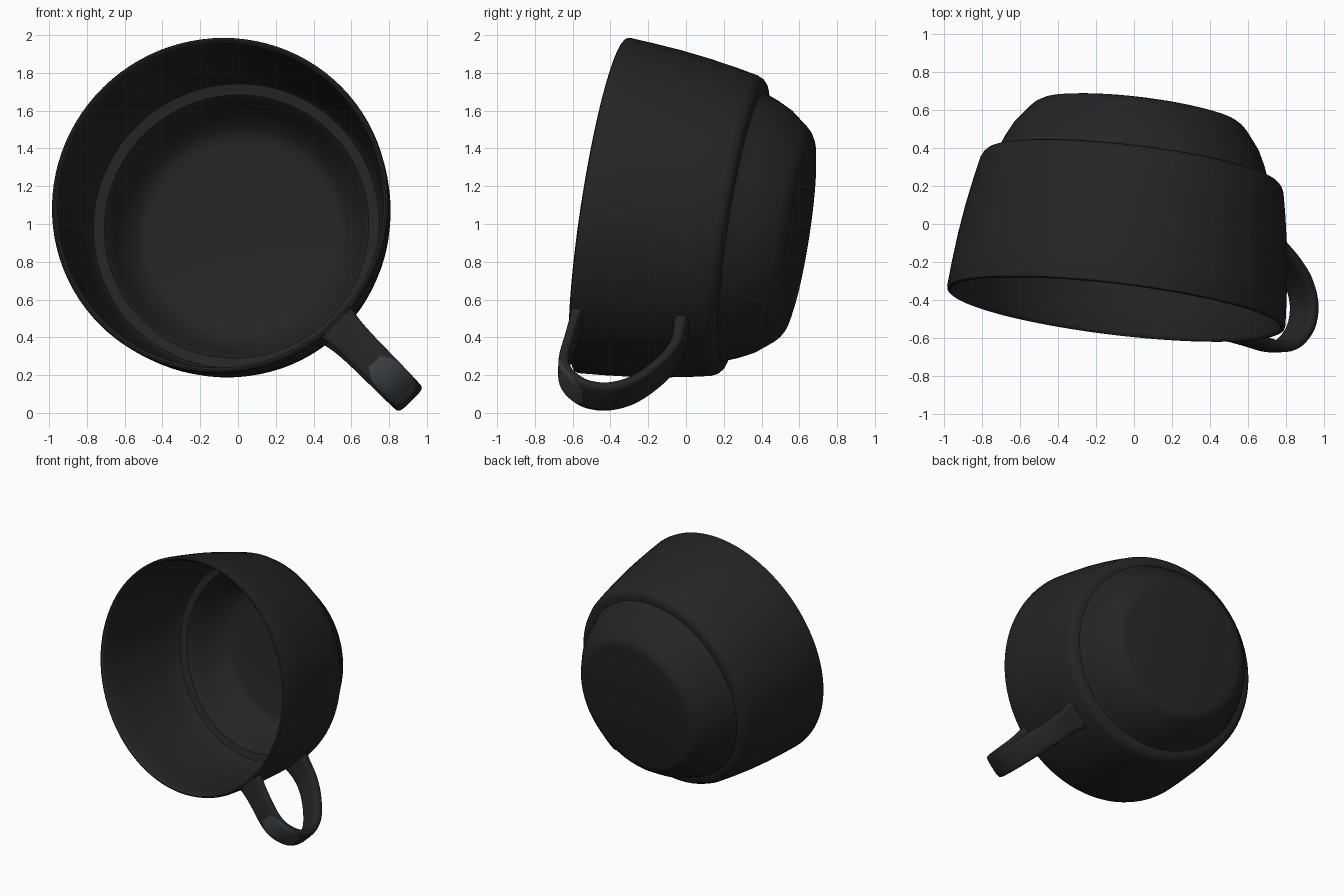
import bpy, bmesh, math
from mathutils import Vector

if "Cube" in bpy.data.objects:
    bpy.data.objects.remove(bpy.data.objects["Cube"])

# Cup frame: origin at rim centre, axis runs from opening to base, out points to the handle
C = Vector((-0.095, -0.445, 1.10))
AXIS = Vector((0.12, 1.0, -0.155)).normalized()
OUT = Vector((0.70, 0.0, -0.715))
OUT = (OUT - AXIS * OUT.dot(AXIS)).normalized()
SIDE = AXIS.cross(OUT)


def place(t, r, s=0.0):
    return C + AXIS * t + OUT * r + SIDE * s


def material(name, rgb):
    m = bpy.data.materials.new(name)
    m.diffuse_color = (*rgb, 1)
    m.use_nodes = True
    m.node_tree.nodes["Principled BSDF"].inputs["Base Color"].default_value = m.diffuse_color
    return m


black = material("black", (0.018, 0.018, 0.018))
grey = material("slate_grey", (0.045, 0.052, 0.058))


def make(name, bm, mats, angle):
    bmesh.ops.recalc_face_normals(bm, faces=bm.faces)
    me = bpy.data.meshes.new(name)
    bm.to_mesh(me)
    bm.free()
    ob = bpy.data.objects.new(name, me)
    for m in mats:
        me.materials.append(m)
    bpy.context.collection.objects.link(ob)
    bpy.ops.object.select_all(action='DESELECT')
    ob.select_set(True)
    bpy.context.view_layer.objects.active = ob
    bpy.ops.object.shade_smooth_by_angle(angle=math.radians(angle))
    return ob


def smooth_path(pts, n):
    # Catmull-Rom through the points
    v = [Vector(p) for p in pts]
    v = [2 * v[0] - v[1]] + v + [2 * v[-1] - v[-2]]
    res = []
    for i in range(1, len(v) - 2):
        a, b, c, d = v[i - 1:i + 3]
        for k in range(n):
            u = k / n
            res.append(0.5 * (2 * b + (c - a) * u + (2 * a - 5 * b + 4 * c - d) * u * u
                              + (3 * b - a - 3 * c + d) * u ** 3))
    res.append(v[-2])
    return res


# Cup shell: (depth, radius) profile from outer base, over the lip, to inner floor
profile = [
    (1.06, 0.0), (1.06, 0.49), (1.053, 0.525), (1.035, 0.555), (1.01, 0.58),
    (0.92, 0.65), (0.84, 0.69), (0.775, 0.715), (0.765, 0.722), (0.762, 0.755), (0.756, 0.775),
    (0.74, 0.792), (0.71, 0.806), (0.60, 0.828), (0.45, 0.854), (0.30, 0.874), (0.15, 0.888),
    (0.015, 0.898), (0.0, 0.894), (-0.006, 0.884), (0.0, 0.874), (0.015, 0.868),
    (0.15, 0.858), (0.30, 0.844), (0.45, 0.824), (0.60, 0.798), (0.71, 0.775), (0.73, 0.762),
    (0.737, 0.735), (0.742, 0.705), (0.76, 0.69), (0.84, 0.66), (0.92, 0.62),
    (0.99, 0.565), (1.015, 0.53), (1.025, 0.48), (1.025, 0.0)]
N = 96
bm = bmesh.new()
rings = []
for t, r in profile:
    if r == 0:
        rings.append([bm.verts.new(place(t, 0))] * N)
    else:
        rings.append([bm.verts.new(place(t, r * math.cos(2 * math.pi * i / N),
                                         r * math.sin(2 * math.pi * i / N))) for i in range(N)])
for a, b in zip(rings, rings[1:]):
    for i in range(N):
        j = (i + 1) % N
        quad = list(dict.fromkeys((a[i], a[j], b[j], b[i])))
        bm.faces.new(quad)
make("cup_shell", bm, [black], 40)

# Handle: flat rounded strap swept along a (depth, radius) loop
path = smooth_path([
    (0.034, 0.878), (0.029, 1.05), (0.028, 1.20), (0.055, 1.29), (0.12, 1.357), (0.20, 1.392),
    (0.31, 1.382), (0.43, 1.30), (0.535, 1.14), (0.588, 0.98), (0.585, 0.815)], 8)
M = 40
bm = bmesh.new()
rings, count = [], len(path)
for k, p in enumerate(path):
    tan = (path[min(k + 1, count - 1)] - path[max(k - 1, 0)]).normalized()
    nrm = Vector((-tan.y, tan.x))
    f = k / (count - 1)
    flare = math.exp(-min(f, 1 - f) * 22)
    half_w = 0.092 + 0.025 * flare
    half_t = 0.027 + 0.007 * f + 0.008 * flare
    ring = []
    for i in range(M):
        c, s = math.cos(2 * math.pi * i / M), math.sin(2 * math.pi * i / M)
        w = half_w * math.copysign(abs(c) ** 0.55, c)
        h = half_t * math.copysign(abs(s) ** 0.55, s)
        q = p + nrm * h
        ring.append(bm.verts.new(place(q.x, q.y, w)))
    rings.append(ring)
# Grey thumb pad: rounded patch on the outer side at the front bend
for k, (a, b) in enumerate(zip(rings, rings[1:])):
    for i in range(M):
        j = (i + 1) % M
        face = bm.faces.new((a[i], a[j], b[j], b[i]))
        s = (face.calc_center_median() - C).dot(SIDE)
        outer = i < M // 2
        along = (k - 26) / 11.5
        if outer and abs(along) ** 3 + abs(s / 0.09) ** 3 < 1:
            face.material_index = 1
bm.faces.new(rings[0])
bm.faces.new(rings[-1])
make("handle", bm, [black, grey], 50)
